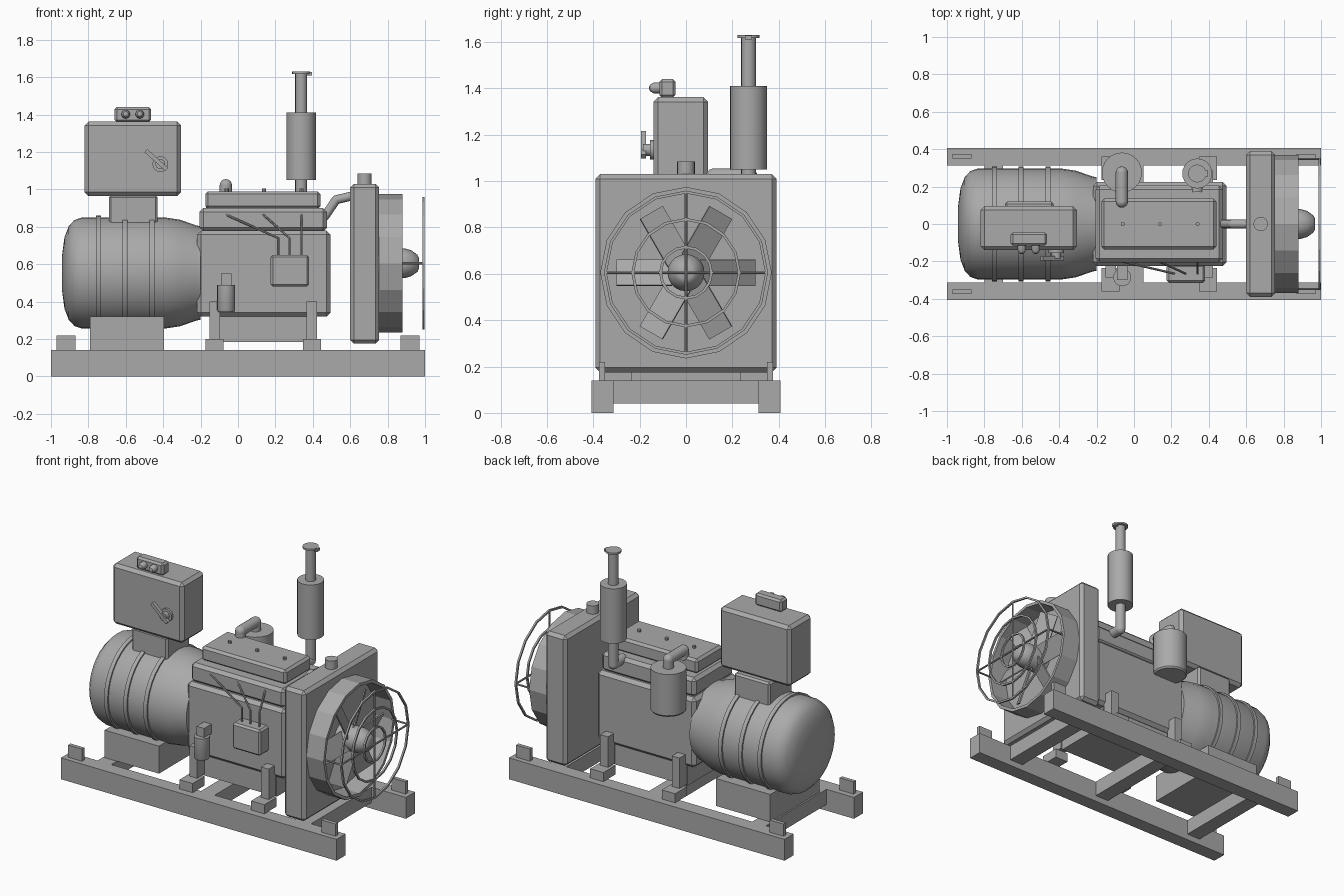
import bpy, bmesh, math
from mathutils import Vector, Matrix

if "Cube" in bpy.data.objects:
    bpy.data.objects.remove(bpy.data.objects["Cube"])

grey = bpy.data.materials.new("machine_grey")
grey.diffuse_color = (0.4, 0.4, 0.4, 1)
grey.use_nodes = True
grey.node_tree.nodes["Principled BSDF"].inputs["Base Color"].default_value = grey.diffuse_color


def finish(name, bm, smooth=False):
    bmesh.ops.recalc_face_normals(bm, faces=bm.faces)
    me = bpy.data.meshes.new(name)
    bm.to_mesh(me)
    bm.free()
    me.materials.append(grey)
    ob = bpy.data.objects.new(name, me)
    bpy.context.collection.objects.link(ob)
    if smooth:
        bpy.ops.object.select_all(action='DESELECT')
        ob.select_set(True)
        bpy.context.view_layer.objects.active = ob
        bpy.ops.object.shade_smooth_by_angle(angle=math.radians(32))
    return ob


def box(name, x, y, z, bevel=0):
    """Box from (min, max) ranges, with optional chamfer."""
    bm = bmesh.new()
    bmesh.ops.create_cube(bm, size=1)
    for v in bm.verts:
        v.co = [(r[0] + r[1]) / 2 + c * (r[1] - r[0]) for c, r in zip(v.co, (x, y, z))]
    if bevel:
        bmesh.ops.bevel(bm, geom=bm.edges[:], offset=bevel, segments=1, affect='EDGES')
    return finish(name, bm)


def lathe(name, origin, axis, profile, n=24, smooth=True, closed=False):
    """Revolve (distance along axis, radius) points around an axis."""
    bm = bmesh.new()
    rot = Vector(axis).to_track_quat('Z', 'Y').to_matrix()
    rings = []
    for d, r in profile:
        rings.append([bm.verts.new(Vector(origin) + rot @ Vector(
            (r * math.cos(2 * math.pi * i / n), r * math.sin(2 * math.pi * i / n), d)))
            for i in range(n)])
    pairs = list(zip(rings, rings[1:]))
    if closed:
        pairs.append((rings[-1], rings[0]))
    for a, b in pairs:
        for i in range(n):
            j = (i + 1) % n
            bm.faces.new((a[i], a[j], b[j], b[i]))
    if not closed:
        bm.faces.new(rings[0])
        bm.faces.new(rings[-1])
    return finish(name, bm, smooth)


def rod(name, a, b, r, n=16):
    d = Vector(b) - Vector(a)
    return lathe(name, a, d, [(0, r), (d.length, r)], n)


def pipe(name, pts, r, n=16):
    """Pipe with round joints along a list of points."""
    for a, b in zip(pts, pts[1:]):
        rod(name, a, b, r, n)
    for p in pts[1:-1]:
        bm = bmesh.new()
        bmesh.ops.create_uvsphere(bm, u_segments=n, v_segments=max(6, n // 2), radius=r,
                                  matrix=Matrix.Translation(p))
        finish(name + "_joint", bm, True)


# Skid frame
for s in (-1, 1):
    y = sorted((s * 0.313, s * 0.407))
    box("skid_rail", (-1, 1), y, (0, 0.14))
    for x in (-0.92, 0.92):
        box("lifting_lug", (x - 0.05, x + 0.05), sorted((s * 0.35, s * 0.375)), (0.14, 0.22))
    # Engine mounts
    for x in (-0.125, 0.395):
        box("mount_pad", (x - 0.048, x + 0.048), sorted((s * 0.235, s * 0.36)), (0.14, 0.2))
        box("mount_leg", (x - 0.028, x + 0.028), sorted((s * 0.21, s * 0.285)), (0.2, 0.4))
for x in (-0.75, 0, 0.7):
    box("cross_member", (x - 0.05, x + 0.05), (-0.313, 0.313), (0.04, 0.14))

# Generator
box("generator_base", (-0.79, -0.395), (-0.255, 0.255), (0.14, 0.32))
lathe("generator_body", (0, 0, 0.553), (1, 0, 0),
      [(-0.94, 0.1), (-0.928, 0.19), (-0.905, 0.25), (-0.875, 0.283), (-0.835, 0.297),
       (-0.39, 0.297), (-0.31, 0.285), (-0.225, 0.255), (-0.2, 0.25)], 32)
for x in (-0.745, -0.605, -0.46):
    lathe("generator_band", (x, 0, 0.553), (1, 0, 0), [(-0.013, 0.307), (0.013, 0.307)], 32)

# Control cabinet
box("cabinet_neck", (-0.69, -0.43), (-0.12, 0.12), (0.8, 0.97), 0.012)
box("control_cabinet", (-0.82, -0.305), (-0.14, 0.095), (0.965, 1.362), 0.02)
box("gauge_box", (-0.66, -0.465), (-0.115, -0.045), (1.36, 1.44), 0.012)
for x in (-0.6, -0.525):
    lathe("gauge_knob", (x, -0.11, 1.402), (0, -1, 0),
          [(0, 0.023), (0.03, 0.023), (0.045, 0.014), (0.05, 0.004)], 16)
lathe("switch_flange", (-0.415, -0.135, 1.135), (0, -1, 0),
      [(0, 0.042), (0.02, 0.042), (0.02, 0.026), (0.05, 0.026)], 20)
lever = box("switch_lever", (-0.075, 0.075), (-0.195, -0.172), (-0.011, 0.011))
lever.location = (-0.437, 0, 1.157)
lever.rotation_euler = (0, math.radians(42), 0)

# Engine
box("oil_pan", (-0.15, 0.42), (-0.2, 0.2), (0.185, 0.34))
box("engine_block", (-0.22, 0.495), (-0.225, 0.225), (0.32, 0.78), 0.022)
box("cylinder_head", (-0.205, 0.475), (-0.205, 0.205), (0.775, 0.9), 0.02)
box("valve_cover", (-0.175, 0.44), (-0.135, 0.135), (0.895, 0.99), 0.015)
for x in (-0.06, 0.14, 0.34):
    rod("cover_bolt", (x, 0, 0.98), (x, 0, 1.005), 0.011, 8)

# Oil filter on the front side
box("filter_bracket", (-0.09, -0.035), (-0.3, -0.2), (0.485, 0.55))
lathe("oil_filter", (-0.063, -0.285, 0.345), (0, 0, 1),
      [(0, 0.043), (0.01, 0.048), (0.145, 0.048)], 20)

# Junction box and wiring
box("junction_box", (0.175, 0.38), (-0.315, -0.215), (0.48, 0.65), 0.012)
for x0, x1 in ((-0.065, 0.215), (0.135, 0.275), (0.34, 0.34)):
    pipe("wire", [(x0, -0.2, 0.865), (x1, -0.265, 0.74), (x1, -0.265, 0.64)], 0.006, 8)

# Air cleaner and intake elbow
lathe("air_cleaner", (-0.065, 0.275, 0.69), (0, 0, 1),
      [(0, 0.1), (0.01, 0.107), (0.28, 0.107)], 24)
pipe("intake_pipe", [(-0.065, 0.275, 0.95), (-0.065, 0.275, 1.022),
                     (-0.065, 0.12, 1.022), (-0.065, 0.12, 0.97)], 0.033)

# Exhaust stack
pipe("exhaust_pipe", [(0.338, 0.17, 0.88), (0.338, 0.27, 0.88), (0.338, 0.27, 1.62)], 0.032)
lathe("muffler", (0.338, 0.27, 1.05), (0, 0, 1), [(0, 0.08), (0.36, 0.08)], 24)
rod("rain_cap", (0.338, 0.27, 1.618), (0.338, 0.27, 1.63), 0.048, 20)
box("cap_hinge", (0.365, 0.395), (0.255, 0.285), (1.61, 1.628))

# Radiator
box("radiator", (0.6, 0.755), (-0.39, 0.39), (0.175, 1.03), 0.02)
rod("radiator_cap", (0.677, 0, 1.02), (0.677, 0, 1.085), 0.038, 20)
pipe("radiator_hose", [(0.46, 0, 0.85), (0.525, 0, 0.945), (0.61, 0, 0.965)], 0.024, 12)

# Fan shroud, hub and pitched blades
ZC = 0.605
lathe("fan_shroud", (0, 0, ZC), (1, 0, 0),
      [(0.75, 0.37), (0.88, 0.37), (0.88, 0.35), (0.75, 0.35)], 16, False, True)
lathe("fan_hub", (0, 0, ZC), (1, 0, 0),
      [(0.75, 0.08), (0.89, 0.08), (0.925, 0.07), (0.96, 0.045), (0.967, 0.03)], 20)
for k in range(6):
    blade = box("fan_blade", (-0.004, 0.004), (0.06, 0.3), (-0.063, 0.063))
    blade.matrix_world = (Matrix.Translation((0.82, 0, ZC)) @ Matrix.Rotation(k * math.pi / 3, 4, 'X')
                          @ Matrix.Rotation(math.radians(28), 4, 'Y'))

# Wire fan guard
for r in (0.348, 0.23, 0.11):
    lathe("guard_ring", (0.992, 0, ZC), (1, 0, 0),
          [(-0.006, r - 0.006), (0.006, r - 0.006), (0.006, r + 0.006), (-0.006, r + 0.006)],
          16, False, True)
rod("guard_spoke", (0.992, 0, ZC - 0.35), (0.992, 0, ZC + 0.35), 0.006, 8)
rod("guard_spoke", (0.992, -0.35, ZC), (0.992, 0.35, ZC), 0.006, 8)
for y in (-0.348, 0.348):
    rod("guard_standoff", (0.87, y, ZC), (0.992, y, ZC), 0.006, 8)
